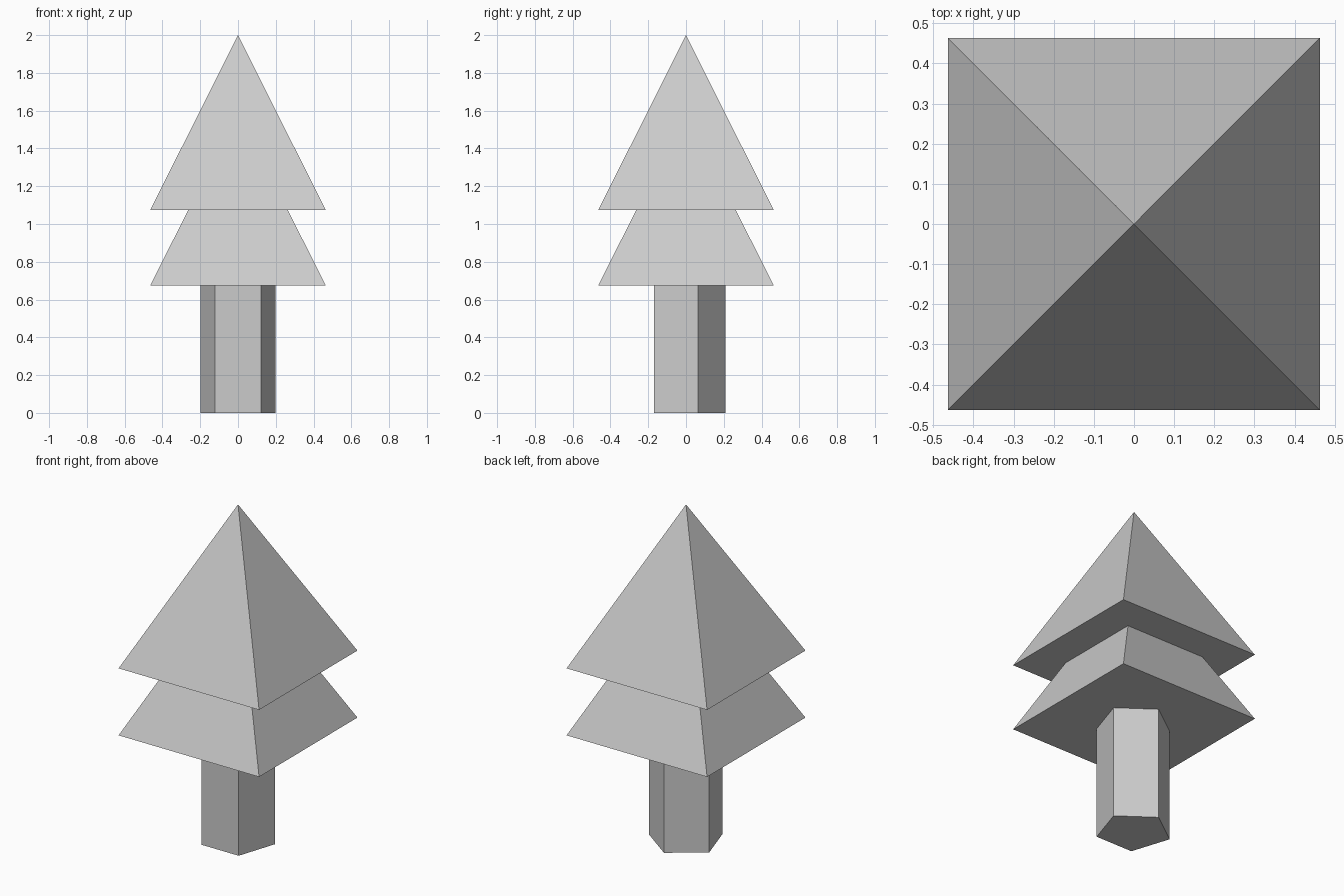
import bpy
from math import pi

if "Cube" in bpy.data.objects:
    bpy.data.objects.remove(bpy.data.objects["Cube"])

HALF = 0.464          # half width of each foliage tier
HEIGHT = 0.925        # height of each foliage tier


def foliage(name, base_z):
    """Four-sided pyramid with its sides square to the axes."""
    bpy.ops.mesh.primitive_cone_add(
        vertices=4, radius1=HALF * 2 ** 0.5, radius2=0, depth=HEIGHT,
        location=(0, 0, base_z + HEIGHT / 2), rotation=(0, 0, pi / 4))
    bpy.context.object.name = name


# Five-sided trunk, flat face to the front
TRUNK_TOP = 0.675
bpy.ops.mesh.primitive_cylinder_add(
    vertices=5, radius=0.208, depth=TRUNK_TOP, location=(0, 0, TRUNK_TOP / 2))
bpy.context.object.name = "trunk"

# Two overlapping foliage tiers
foliage("lower_foliage", TRUNK_TOP)
foliage("upper_foliage", 2 - HEIGHT)
